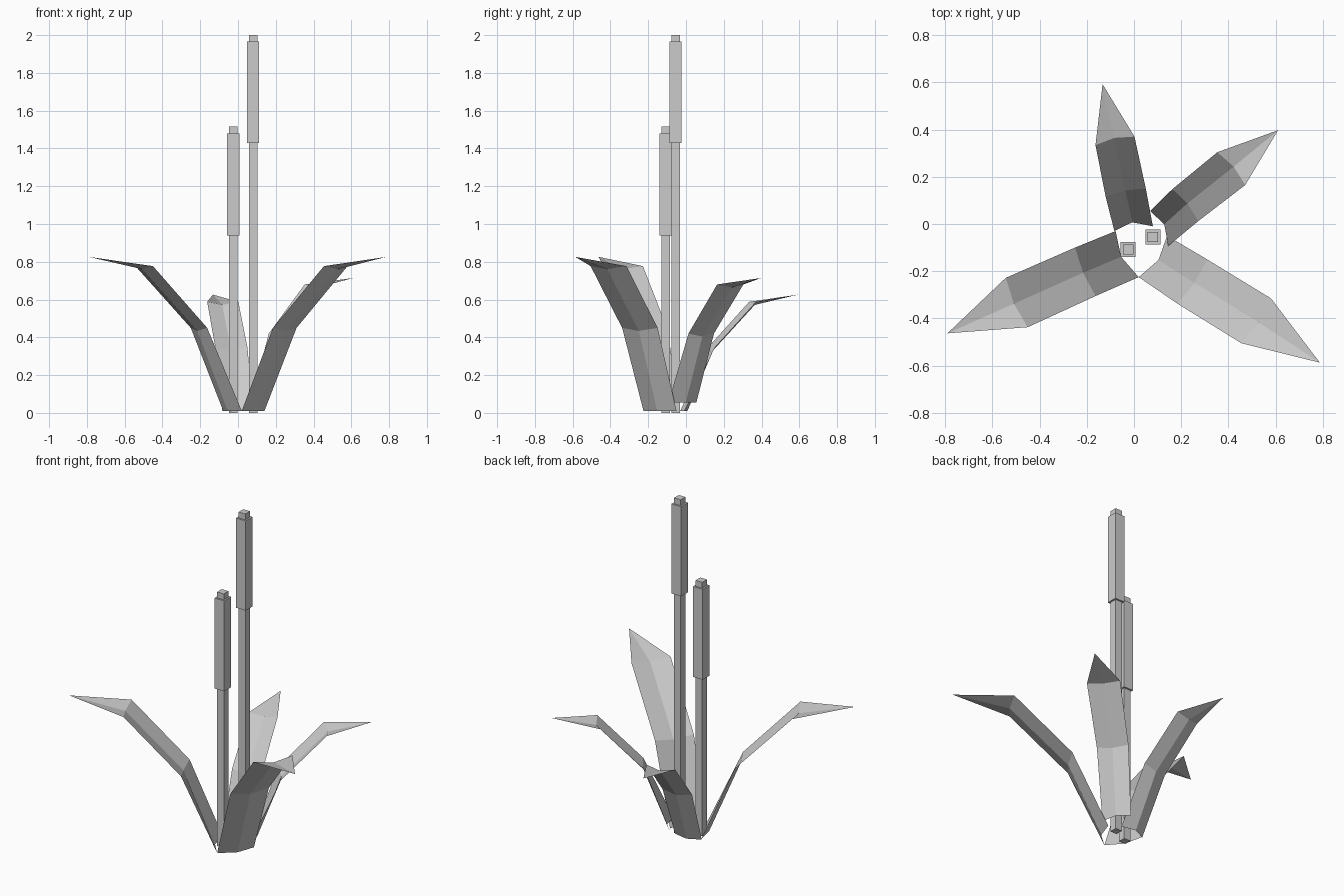
import bpy
from mathutils import Vector

if "Cube" in bpy.data.objects:
    bpy.data.objects.remove(bpy.data.objects["Cube"])


def make_object(name, verts, faces):
    mesh = bpy.data.meshes.new(name)
    mesh.from_pydata(verts, [], faces)
    mesh.update()
    obj = bpy.data.objects.new(name, mesh)
    bpy.context.collection.objects.link(obj)
    return obj


def block(name, x, y, width, z0, z1):
    h = width / 2
    verts = [(x + sx * h, y + sy * h, z) for z in (z0, z1)
             for sx, sy in ((-1, -1), (1, -1), (1, 1), (-1, 1))]
    faces = [(3, 2, 1, 0), (4, 5, 6, 7)]
    faces += [(i, (i + 1) % 4, (i + 1) % 4 + 4, i + 4) for i in range(4)]
    return make_object(name, verts, faces)


def leaf(name, edges, tip):
    """Folded blade: rows of left edge, sagging midrib and right edge, ending in a point."""
    sag = ((0.028, 0.0), (0.010, 0.016), (0.013, 0.016))
    tip = Vector(tip)
    start = (Vector(edges[0][0]) + Vector(edges[0][1])) / 2
    out = tip - start
    out.z = 0
    out.normalize()
    verts = []
    for (left, right), (push, drop) in zip(edges, sag):
        left, right = Vector(left), Vector(right)
        rib = (left + right) / 2 + out * push - Vector((0, 0, drop))
        verts += [left, rib, right]
    verts.append(tip)
    # wound so that the inner (upper) side is the front
    faces = [(a + 1, a, a + 3, a + 4)[::-1] for a in (0, 1, 3, 4)]
    faces += [(6, 7, 9)[::-1], (7, 8, 9)[::-1]]
    return make_object(name, verts, faces)


# Two reeds: thin stem, thick seed head, small tip
for label, x, y, low, high, top in (("tall", 0.08, -0.055, 1.43, 1.965, 2.0),
                                    ("short", -0.025, -0.108, 0.94, 1.48, 1.515)):
    block(label + "_stem", x, y, 0.044, 0.0, low)
    block(label + "_seed_head", x, y, 0.064, low, high)
    block(label + "_tip", x, y, 0.044, high, top)

# Four drooping leaves around the reeds
leaf("front_right_leaf",
     [((0.14, -0.05, 0.01), (0.02, -0.225, 0.01)),
      ((0.31, -0.15, 0.45), (0.185, -0.338, 0.45)),
      ((0.58, -0.315, 0.777), (0.455, -0.505, 0.777))],
     (0.787, -0.587, 0.826))
leaf("front_left_leaf",
     [((0.02, -0.225, 0.01), (-0.078, -0.03, 0.01)),
      ((-0.163, -0.305, 0.45), (-0.25, -0.10, 0.45)),
      ((-0.45, -0.437, 0.777), (-0.543, -0.228, 0.777))],
     (-0.79, -0.463, 0.826))
leaf("back_right_leaf",
     [((0.068, 0.055, 0.055), (0.145, -0.093, 0.055)),
      ((0.163, 0.148, 0.42), (0.273, 0.013, 0.42)),
      ((0.353, 0.304, 0.68), (0.471, 0.165, 0.68))],
     (0.61, 0.397, 0.714))
leaf("back_left_leaf",
     [((-0.083, -0.03, 0.01), (0.08, -0.01, 0.01)),
      ((-0.12, 0.115, 0.345), (0.05, 0.15, 0.345)),
      ((-0.163, 0.334, 0.588), (0.002, 0.37, 0.588))],
     (-0.133, 0.592, 0.626))
